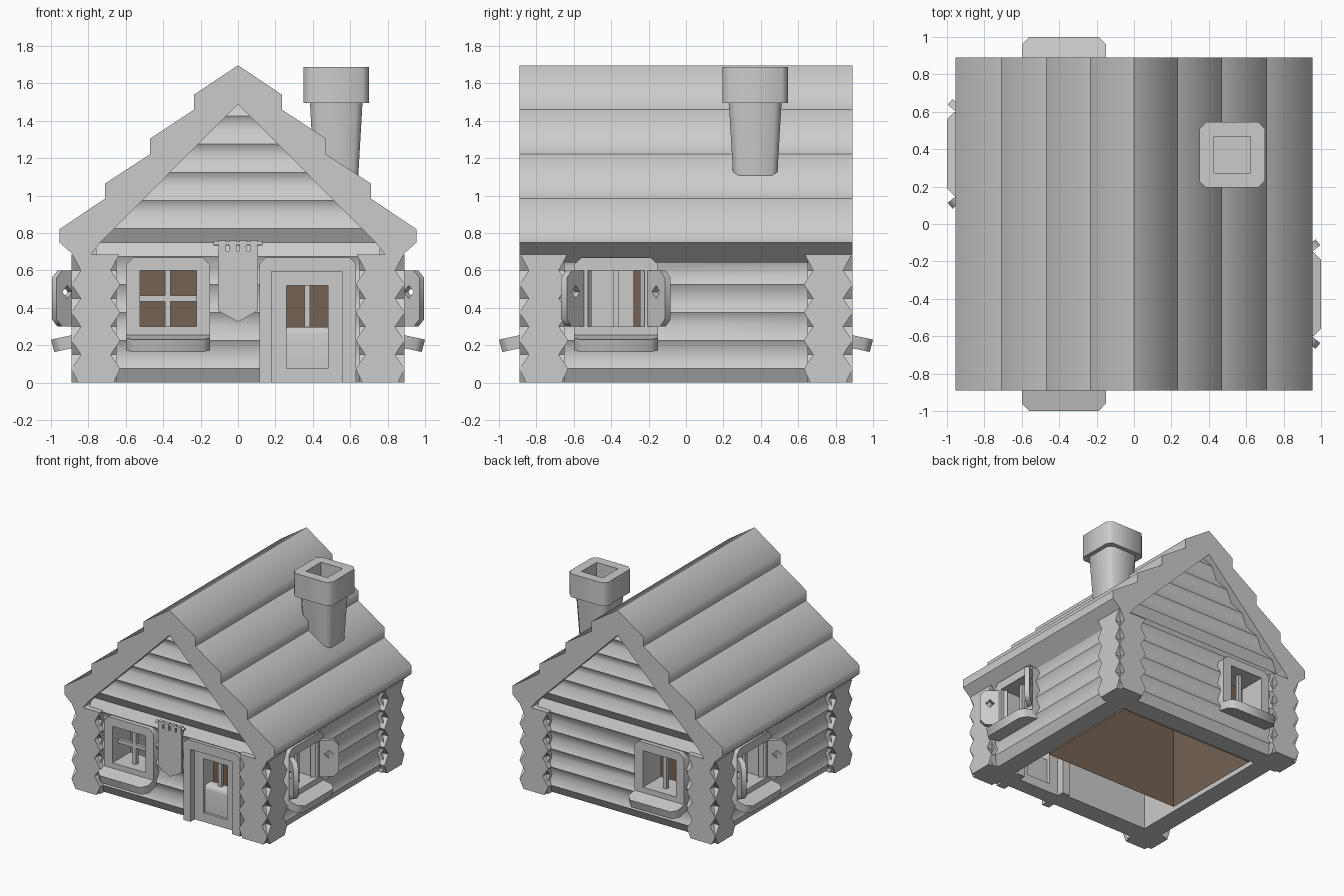
import bpy, bmesh, math
from mathutils import Matrix, Vector

if "Cube" in bpy.data.objects:
    bpy.data.objects.remove(bpy.data.objects["Cube"])


def material(name, rgb):
    m = bpy.data.materials.new(name)
    m.diffuse_color = (*rgb, 1)
    m.use_nodes = True
    m.node_tree.nodes["Principled BSDF"].inputs["Base Color"].default_value = m.diffuse_color
    return m


GREY = material("grey", (0.6, 0.6, 0.6))
BROWN = material("brown", (0.174, 0.122, 0.088))
I = Matrix.Identity(4)


def turn(deg):
    return Matrix.Rotation(math.radians(deg), 4, 'Z')


def finish(name, bm, mat=GREY, m=I):
    bm.transform(m)
    bmesh.ops.recalc_face_normals(bm, faces=bm.faces)
    me = bpy.data.meshes.new(name)
    bm.to_mesh(me)
    bm.free()
    me.materials.append(mat)
    ob = bpy.data.objects.new(name, me)
    bpy.context.collection.objects.link(ob)
    return ob


def prism_mesh(pts, a, b, axis='Y'):
    """Extrude an outline along an axis: Y takes (x,z), X takes (y,z), Z takes (x,y)."""
    put = {'Y': lambda p, d: (p[0], d, p[1]),
           'X': lambda p, d: (d, p[0], p[1]),
           'Z': lambda p, d: (p[0], p[1], d)}[axis]
    bm = bmesh.new()
    lo = [bm.verts.new(put(p, a)) for p in pts]
    hi = [bm.verts.new(put(p, b)) for p in pts]
    bm.faces.new(lo)
    bm.faces.new(hi)
    for i in range(len(pts)):
        j = (i + 1) % len(pts)
        bm.faces.new((lo[i], lo[j], hi[j], hi[i]))
    return bm


def prism(name, pts, a, b, axis='Y', m=I, mat=GREY):
    return finish(name, prism_mesh(pts, a, b, axis), mat, m)


def rect(x0, x1, z0, z1):
    return [(x0, z0), (x1, z0), (x1, z1), (x0, z1)]


def cham(x0, x1, z0, z1, c, bottom=True):
    """Rectangle with chamfered corners."""
    low = ([(x0, z0 + c), (x0 + c, z0), (x1 - c, z0), (x1, z0 + c)]
           if bottom else [(x0, z0), (x1, z0)])
    return low + [(x1, z1 - c), (x1 - c, z1), (x0 + c, z1), (x0, z1 - c)]


def cut(ob, cutters):
    """Subtract the cutters from the object and bake the result."""
    for c in cutters:
        mod = ob.modifiers.new("cut", 'BOOLEAN')
        mod.operation, mod.solver, mod.object = 'DIFFERENCE', 'EXACT', c
    bpy.context.view_layer.update()
    dg = bpy.context.evaluated_depsgraph_get()
    me = bpy.data.meshes.new_from_object(ob.evaluated_get(dg))
    ob.modifiers.clear()
    ob.data = me


special = set()


def smooth_bends(ob, sign):
    """Smooth only convex (1) or concave (-1) bends, keep the others sharp."""
    bm = bmesh.new()
    bm.from_mesh(ob.data)
    for f in bm.faces:
        f.smooth = True
    for e in bm.edges:
        a = e.calc_face_angle_signed(0) if len(e.link_faces) == 2 else 0
        e.smooth = abs(a) < 0.2 or (a * sign > 0 and abs(a) < 1.25)
    bm.to_mesh(ob.data)
    bm.free()
    special.add(ob.name)


def log_profile(z0, z1, crest, dip, inner):
    """Wall section: crest lines every 0.15 with dips between."""
    n = round((z1 - z0) / 0.075)
    pts = [(-crest + (dip if round((z0 / 0.075) + i) % 2 == 0 else 0), z0 + 0.075 * i)
           for i in range(n + 1)]
    return pts + [(-inner, pts[-1][1]), (-inner, z0)]


# walls with window and door openings
W0, W1, Z0, Z1 = -0.148, 0.152, 0.30, 0.60
CREST, DIP = 0.85, 0.04
for side, deg, wu in (("front", 0, -0.375), ("right", 90, -0.375),
                      ("back", 180, 0.375), ("left", -90, -0.375)):
    m = turn(deg)
    wall = prism(side + "_wall", log_profile(0, 0.75, CREST, DIP, 0.65), -0.76, 0.76, 'X', m)
    hole = prism("window_cutter", rect(wu + W0, wu + W1, Z0, Z1), -1, -0.5, 'Y', m)
    cutters = [hole]
    # window frame, bars and sloping sill
    frame = prism(side + "_window_frame", cham(wu - 0.225, wu + 0.225, 0.22, 0.67, 0.04, False),
                  -0.883, -0.70, 'Y', m)
    cut(frame, [hole])
    prism(side + "_window_bar", rect(wu - 0.015, wu + 0.015, Z0, Z1), -0.81, -0.78, 'Y', m)
    if side == "front":
        prism("front_window_crossbar", rect(wu + W0, wu + W1, 0.433, 0.465), -0.808, -0.782, 'Y', m)
    sill = prism_mesh([(wu - 0.225, -0.78), (wu - 0.225, -0.96), (wu - 0.185, -1.0),
                       (wu + 0.185, -1.0), (wu + 0.225, -0.96), (wu + 0.225, -0.78)],
                      0, 0.07, 'Z')
    for v in sill.verts:
        v.co.y += 0.018 * (1 - v.co.z / 0.07)
        v.co.z += 0.16 + 0.22 * (v.co.y + 1.0)
    finish(side + "_sill", sill, GREY, m)

    if side == "front":
        # door: frame, leaf with opening, bar and lower panel
        way = prism("door_cutter", rect(0.18, 0.557, -0.1, 0.595), -1, -0.5, 'Y')
        cutters.append(way)
        df = prism("door_frame", cham(0.115, 0.632, 0, 0.67, 0.035, False), -0.875, -0.63)
        cut(df, [way])
        leaf = prism("door", rect(0.18, 0.557, 0, 0.595), -0.82, -0.69)
        gap = prism("door_gap_cutter", rect(0.26, 0.48, 0.075, 0.52), -1, -0.5)
        cut(leaf, [gap])
        bpy.data.objects.remove(gap)
        prism("door_bar", rect(0.355, 0.385, 0.29, 0.52), -0.765, -0.735)
        prism("door_panel", [(-0.80, 0.075), (-0.80, 0.26), (-0.795, 0.285), (-0.78, 0.298),
                             (-0.72, 0.298), (-0.72, 0.075)], 0.26, 0.48, 'X')
    elif side in ("left", "right"):
        # open shutters with a diamond hole
        for s in (-1, 1):
            out = [(0, 0.30), (0.17, 0.30), (0.21, 0.34), (0.21, 0.56), (0.17, 0.60), (0, 0.60)]
            place = (m @ Matrix.Translation((wu + s * 0.145, -0.82, 0))
                     @ Matrix.Scale(s, 4, (1, 0, 0)) @ turn(-51))
            sh = prism(side + "_shutter", out, -0.02, 0.02, 'Y', place)
            dia = prism("diamond_cutter", [(0.10, 0.485), (0.135, 0.45), (0.17, 0.485), (0.135, 0.52)],
                        -0.1, 0.1, 'Y', place)
            cut(sh, [dia])
            bpy.data.objects.remove(dia)
    cut(wall, cutters)
    smooth_bends(wall, -1)
    for c in cutters:
        bpy.data.objects.remove(c)

    # gable logs clipped to the roof slope
    if side in ("front", "back"):
        bm = prism_mesh(log_profile(0.75, 1.5, CREST, DIP, 0.70), -0.8, 0.8, 'X')
        for s in (-1, 1):
            bmesh.ops.bisect_plane(bm, geom=bm.verts[:] + bm.edges[:] + bm.faces[:],
                                   plane_co=(0, 0, 1.51), plane_no=Vector((s, 0, 1)).normalized(),
                                   clear_outer=True)
        smooth_bends(finish(side + "_gable", bm, GREY, m), -1)

# crossed log ends at the corners
flank = [(0.08 + 0.05 * (k % 2), 0.075 * k) for k in range(10)]
flank[0] = (0.095, 0)
flank[-1] = (0.125, 0.685)
zigzag = flank + [(-x, z) for x, z in reversed(flank)]
for deg in (0, 90, 180, 270):
    for s in (-1, 1):
        prism("log_ends", [(x + s * 0.76, z) for x, z in zigzag], -0.89, -0.65, 'Y', turn(deg))

# stepped roof with softened step noses
slope = [(0.235, 1.54), (0.235, 1.46), (0.47, 1.305), (0.47, 1.222), (0.71, 1.065),
         (0.71, 0.985), (0.955, 0.82), (0.955, 0.75), (0.825, 0.635), (0.74, 0.745)]
outline = [(0, 1.697)] + slope + [(0, 1.49)] + [(-x, z) for x, z in reversed(slope)]
roof = prism("roof", outline, -0.89, 0.89)
smooth_bends(roof, 1)
for e in roof.data.edges:  # ridge and eave undersides stay sharp
    v = [roof.data.vertices[i].co for i in e.vertices]
    if max(p.z for p in v) < 0.8 or min(p.z for p in v) > 1.6:
        e.use_edge_sharp = True

# chimney shaft and hollow cap
CX, CY = 0.525, 0.37
at = Matrix.Translation((CX, CY, 0))
shaft = prism_mesh(cham(-0.142, 0.142, -0.142, 0.142, 0.035), 0.98, 1.52, 'Z')
for v in shaft.verts:
    if v.co.z < 1:
        v.co.x *= 0.78
        v.co.y *= 0.78
finish("chimney_shaft", shaft, GREY, at)
cap = prism("chimney_cap", cham(-0.175, 0.175, -0.175, 0.175, 0.035), 1.495, 1.687, 'Z', at)
flue = prism("flue_cutter", rect(-0.098, 0.098, -0.098, 0.098), 1.55, 1.8, 'Z', at)
cut(cap, [flue])
bpy.data.objects.remove(flue)

# hanging banner with rod and loops
prism("banner", [(-0.107, 0.705), (-0.107, 0.385), (0, 0.325), (0.107, 0.385), (0.107, 0.705)],
      -0.885, -0.865)
rod = [(-0.875 + 0.012 * math.cos(i * math.pi / 4), 0.745 + 0.012 * math.sin(i * math.pi / 4))
       for i in range(8)]
prism("banner_rod", rod, -0.13, 0.13, 'X')
for x in (-0.085, -0.028, 0.028, 0.085):
    prism("banner_loop", rect(x - 0.02, x + 0.02, 0.70, 0.76), -0.889, -0.86)

# dark inner room, open below
room = prism_mesh(rect(-0.63, 0.61, -0.28, 0.61), 0.02, 0.72, 'Z')
room.faces.ensure_lookup_table()
bmesh.ops.delete(room, geom=[room.faces[0]], context='FACES_ONLY')
finish("inner_room", room, BROWN)

# smooth small chamfers, keep real corners sharp
for ob in bpy.context.scene.objects:
    ob.select_set(ob.name not in special)
    if ob.name not in special:
        bpy.context.view_layer.objects.active = ob
bpy.ops.object.shade_smooth_by_angle(angle=math.radians(50))
